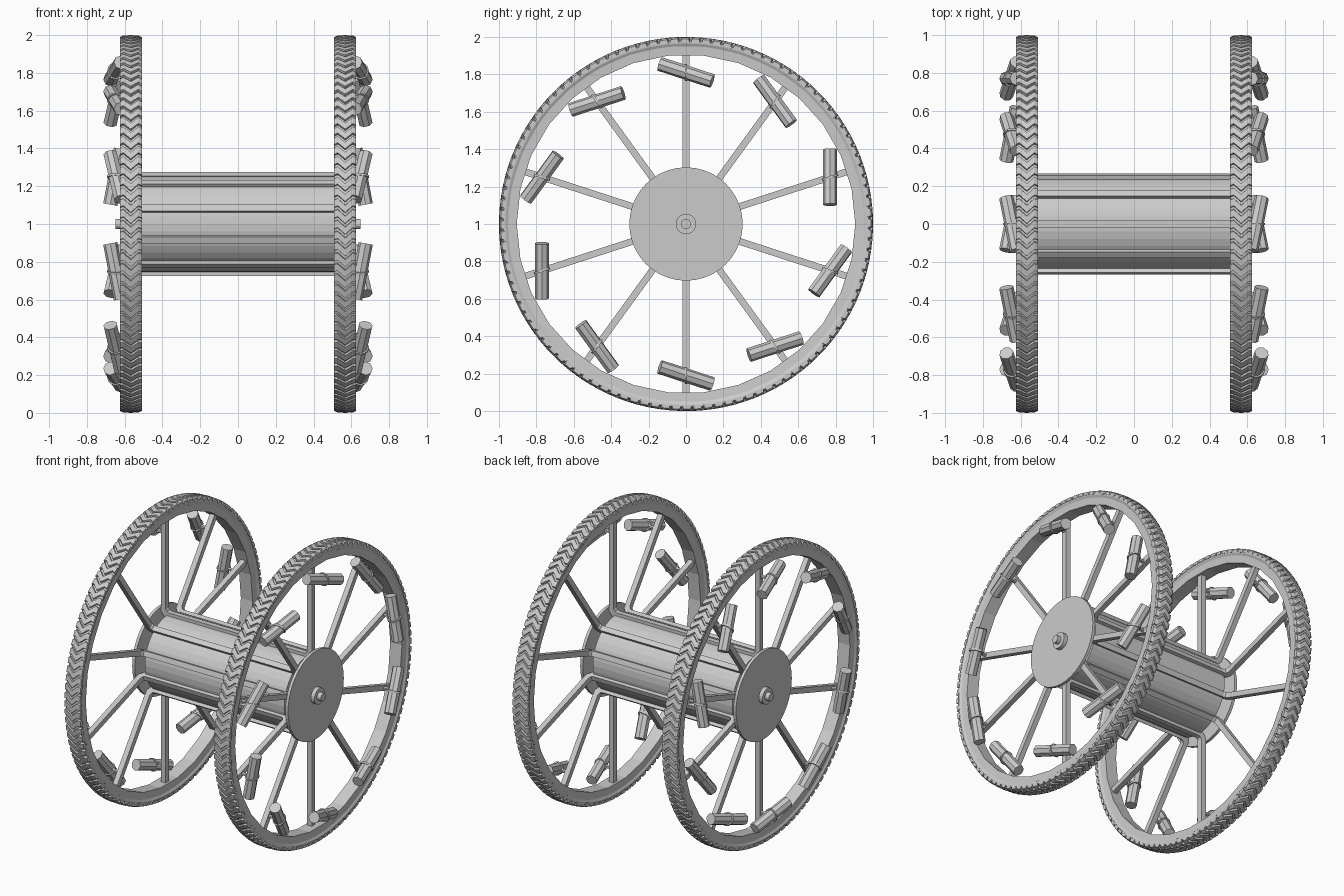
import bpy, bmesh
from math import pi, cos, sin, radians
from mathutils import Vector, Matrix

if "Cube" in bpy.data.objects:
    bpy.data.objects.remove(bpy.data.objects["Cube"])

SPOKES = 10
ANGLES = [radians(90 + 36 * i) for i in range(SPOKES)]

def polar(x, r, a):
    """Point at distance r from the axle, angle a seen from the right."""
    return Vector((x, r * cos(a), r * sin(a)))

def finish(name, bm, mirror=True):
    bmesh.ops.recalc_face_normals(bm, faces=bm.faces[:])
    me = bpy.data.meshes.new(name)
    bm.to_mesh(me)
    bm.free()
    ob = bpy.data.objects.new(name, me)
    ob.location = (0, 0, 1)
    bpy.context.collection.objects.link(ob)
    if mirror:
        m = ob.modifiers.new("other_side", 'MIRROR')
        m.use_axis[0] = True
        m.use_mirror_merge = False
    return ob

def cylinder(bm, p, q, r, n):
    d = q - p
    mat = Matrix.Translation((p + q) / 2) @ d.to_track_quat('Z', 'Y').to_matrix().to_4x4()
    bmesh.ops.create_cone(bm, cap_ends=True, segments=n, radius1=r, radius2=r,
                          depth=d.length, matrix=mat)

def ring(bm, profile, n):
    """Sweep a closed (x, r) profile around the axle."""
    rows = [[bm.verts.new(polar(x, r, 2 * pi * i / n)) for x, r in profile] for i in range(n)]
    k = len(profile)
    for i in range(n):
        a, b = rows[i], rows[(i + 1) % n]
        for j in range(k):
            bm.faces.new((a[j], a[(j + 1) % k], b[(j + 1) % k], b[j]))

def sweep(bm, sections):
    """Join a list of equal closed sections and cap both ends."""
    rows = [[bm.verts.new(p) for p in s] for s in sections]
    k = len(rows[0])
    for a, b in zip(rows, rows[1:]):
        for j in range(k):
            bm.faces.new((a[j], a[(j + 1) % k], b[(j + 1) % k], b[j]))
    bm.faces.new(rows[0])
    bm.faces.new(rows[-1])

# Drum between the wheels
bm = bmesh.new()
cylinder(bm, Vector((-0.53, 0, 0)), Vector((0.53, 0, 0)), 0.255, 40)
finish("drum", bm, False)

# Bent bars: along the drum, then outward as spokes
bm = bmesh.new()
w = 0.018
for a in ANGLES:
    side = Vector((0, -sin(a), cos(a))) * w
    half = [((0.515, 0.275), (0.515, 0.235)), ((0.53, 0.28), (0.548, 0.24)),
            ((0.538, 0.295), (0.574, 0.275)), ((0.538, 0.92), (0.574, 0.92))]
    path = [((-o[0], o[1]), (-i[0], i[1])) for o, i in reversed(half)] + half
    sections = []
    for (xo, ro), (xi, ri) in path:
        po, pi_ = polar(xo, ro, a), polar(xi, ri, a)
        sections.append((po - side, po + side, pi_ + side, pi_ - side))
    sweep(bm, sections)
finish("spoke_bars", bm, False)

# Hub plates and axle ends
bm = bmesh.new()
cylinder(bm, Vector((0.572, 0, 0)), Vector((0.592, 0, 0)), 0.303, 40)
finish("hub_plate", bm)
bm = bmesh.new()
cylinder(bm, Vector((0.53, 0, 0)), Vector((0.62, 0, 0)), 0.055, 20)
cylinder(bm, Vector((0.6, 0, 0)), Vector((0.648, 0, 0)), 0.027, 16)
finish("axle_end", bm)

# Rim and tyre
bm = bmesh.new()
ring(bm, [(0.523, 0.905), (0.612, 0.905), (0.615, 0.955), (0.52, 0.955)], 30)
finish("rim", bm)
bm = bmesh.new()
ring(bm, [(0.522, 0.948), (0.613, 0.948), (0.622, 0.965), (0.624, 0.978), (0.6, 0.987),
          (0.535, 0.987), (0.511, 0.978), (0.513, 0.965)], 60)
finish("tyre", bm)

# Chevron tread bars
bm = bmesh.new()
N, cx, t = 108, 0.5675, 0.019
shape = [(-0.058, 0.006, 0.99), (-0.04, 0, 0.998), (0, 0.036, 1.0),
         (0.04, 0, 0.998), (0.058, 0.006, 0.99)]
for i in range(N):
    a = 2 * pi * i / N
    sweep(bm, [(polar(cx + x, r, a + s - t), polar(cx + x, r, a + s + t),
                polar(cx + x, 0.97, a + s + t * 1.3), polar(cx + x, 0.97, a + s - t * 1.3))
               for x, s, r in shape])
finish("tread", bm)

# Rockets, tilted off the tangent, with clamp bands and pegs
rockets, clamps = bmesh.new(), bmesh.new()
for a in ANGLES:
    c = polar(0.648, 0.81, a)
    d = polar(0.19, 1, a - radians(108)).normalized() * 0.15
    cylinder(rockets, c - d, c + d, 0.038, 8)
    tangent = Vector((0, -sin(a), cos(a)))
    radial = polar(0, 1, a)
    loop = []
    for k in range(13):
        f = 2 * pi * k / 12
        u = Vector((1, 0, 0)) * cos(f) + radial * sin(f)
        loop.append([c + u * r + tangent * s for r, s in
                     ((0.036, -0.006), (0.045, -0.006), (0.045, 0.006), (0.036, 0.006))])
    sweep(clamps, loop)
    cylinder(clamps, polar(0.56, 0.81, a), polar(0.62, 0.81, a), 0.012, 6)
finish("rocket", rockets)
finish("rocket_clamp", clamps)
